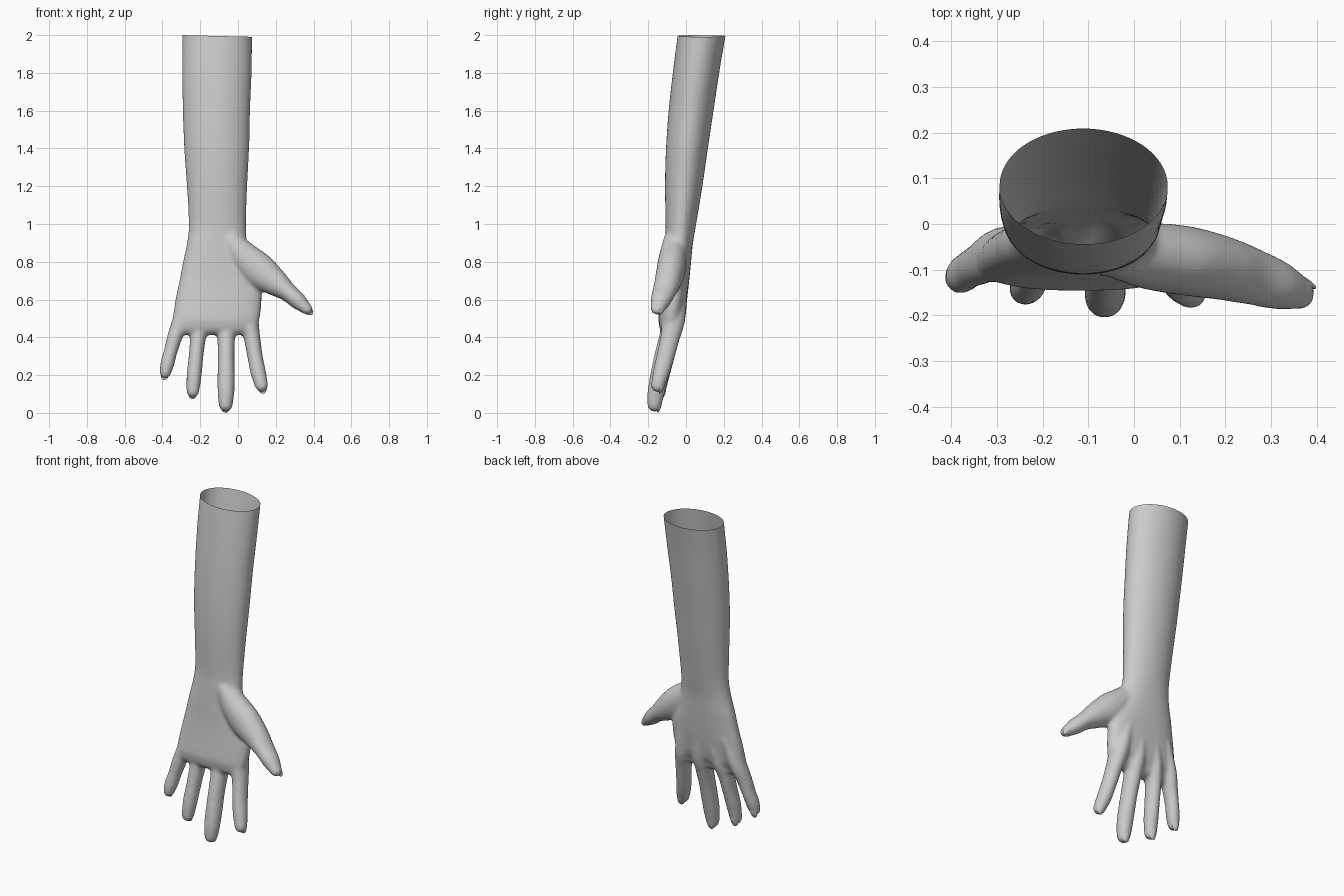
import bpy, bmesh, math
from mathutils import Vector

if "Cube" in bpy.data.objects:
    bpy.data.objects.remove(bpy.data.objects["Cube"])

skin = bpy.data.materials.new("skin grey")
skin.diffuse_color = (0.6, 0.6, 0.6, 1)
skin.use_nodes = True
skin.node_tree.nodes["Principled BSDF"].inputs["Base Color"].default_value = skin.diffuse_color
SIDES = 40


def catmull(pts, steps=6):
    """Smooth interpolation of section tuples."""
    out = []
    for i in range(len(pts) - 1):
        p0, p1, p2, p3 = (pts[min(max(k, 0), len(pts) - 1)] for k in range(i - 1, i + 3))
        for s in range(steps):
            t = s / steps
            out.append([0.5 * (2 * b + (c - a) * t + (2 * a - 5 * b + 4 * c - d) * t * t
                               + (3 * b - a - 3 * c + d) * t ** 3)
                        for a, b, c, d in zip(p0, p1, p2, p3)])
    out.append(list(pts[-1]))
    return out


def loft(bm, sections, power=lambda z: 2.0, level=False):
    """Closed tube through (x, y, z, half width, half depth) with a rounded far end."""
    secs = catmull(sections)
    cs = [Vector(s[:3]) for s in secs]
    rings = []
    for i, s in enumerate(secs):
        tan = (cs[min(i + 1, len(cs) - 1)] - cs[max(i - 1, 0)]).normalized()
        if level:
            tan = Vector((0, 0, -1))
        rings.append((cs[i], tan, s[3], s[4]))
    c, tan, a, b = rings[-1]
    for k in range(1, 7):
        ang = k * math.pi / 12.5
        rings.append((c + tan * b * math.sin(ang), tan,
                      a - b * 0.98 * (1 - math.cos(ang)), b * math.cos(ang)))
    loops = []
    for c, tan, a, b in rings:
        side = Vector((0, 1, 0)).cross(tan).normalized()
        depth = tan.cross(side)
        e = 2 / power(c.z)
        loop = []
        for k in range(SIDES):
            u, v = math.cos(2 * math.pi * k / SIDES), math.sin(2 * math.pi * k / SIDES)
            loop.append(bm.verts.new(c + side * a * math.copysign(abs(u) ** e, u)
                                     + depth * b * math.copysign(abs(v) ** e, v)))
        loops.append(loop)
    for l0, l1 in zip(loops, loops[1:]):
        for k in range(SIDES):
            n = (k + 1) % SIDES
            bm.faces.new((l0[k], l0[n], l1[n], l1[k]))
    bm.faces.new(loops[0][::-1])
    bm.faces.new(loops[-1])


bm = bmesh.new()

# forearm, wrist and palm
loft(bm, [(-.110, .110, 2.15, .185, .128), (-.110, .083, 2.0, .185, .127),
          (-.112, .053, 1.8, .184, .123), (-.114, .027, 1.6, .178, .119),
          (-.113, .005, 1.4, .172, .111), (-.111, -.012, 1.2, .160, .099),
          (-.109, -.027, 1.0, .152, .081), (-.111, -.038, .9, .159, .075),
          (-.110, -.046, .8, .181, .073), (-.098, -.054, .7, .212, .071),
          (-.103, -.065, .6, .228, .070), (-.115, -.080, .5, .230, .066),
          (-.120, -.088, .465, .222, .054)],
     power=lambda z: 2.0 + 0.5 * min(max((1.0 - z) / 0.3, 0), 1), level=True)

# fingers, each running from a knuckle ridge on the hand to its tip
fingers = {
    "little": [(-.245, -.040, .66, .030, .045), (-.300, -.066, .50, .042, .056),
               (-.335, -.086, .40, .040, .047), (-.358, -.098, .32, .036, .043),
               (-.374, -.110, .26, .037, .041), (-.384, -.118, .215, .031, .034)],
    "ring": [(-.155, -.035, .66, .032, .045), (-.190, -.064, .50, .046, .060),
             (-.211, -.086, .40, .042, .052), (-.222, -.108, .30, .039, .048),
             (-.232, -.130, .20, .040, .044), (-.239, -.143, .115, .034, .036)],
    "middle": [(-.070, -.033, .66, .034, .045), (-.065, -.064, .50, .049, .061),
               (-.063, -.088, .40, .047, .055), (-.063, -.116, .30, .044, .052),
               (-.063, -.142, .19, .046, .049), (-.064, -.160, .10, .044, .045),
               (-.065, -.167, .043, .037, .038)],
    "index": [(.020, -.035, .68, .034, .045), (.054, -.064, .50, .050, .060),
              (.074, -.084, .40, .044, .052), (.090, -.108, .30, .041, .048),
              (.108, -.132, .21, .041, .044), (.125, -.150, .145, .035, .036)],
}
for path in fingers.values():
    loft(bm, path)

# thumb with its fleshy base
thumb = [(-.050, -.060, .93, .050, .055), (.030, -.070, .83, .080, .072),
         (.110, -.080, .755, .092, .076), (.195, -.097, .692, .073, .070),
         (.265, -.117, .638, .050, .062), (.318, -.135, .592, .045, .054),
         (.362, -.151, .552, .031, .038)]
loft(bm, thumb)

# fuse everything into one soft skin
mesh = bpy.data.meshes.new("hand_and_forearm")
bm.to_mesh(mesh)
bm.free()
source = bpy.data.objects.new("hand_and_forearm", mesh)
bpy.context.collection.objects.link(source)
rem = source.modifiers.new("fuse", 'REMESH')
rem.mode = 'VOXEL'
rem.voxel_size = 0.01
smo = source.modifiers.new("soften", 'SMOOTH')
smo.factor = 0.5
smo.iterations = 9
dg = bpy.context.evaluated_depsgraph_get()
skin_mesh = bpy.data.meshes.new_from_object(source.evaluated_get(dg))
source.modifiers.clear()
source.data = skin_mesh

# open the upper end of the sleeve-like forearm
bm = bmesh.new()
bm.from_mesh(skin_mesh)
bmesh.ops.bisect_plane(bm, geom=bm.verts[:] + bm.edges[:] + bm.faces[:],
                       plane_co=(-.295, 0, 2.0), plane_no=(.025, 0, 1), clear_outer=True)
for f in bm.faces:
    f.smooth = True
bm.to_mesh(skin_mesh)
bm.free()
skin_mesh.materials.clear()
skin_mesh.materials.append(skin)


# finger nails on the back of each tip
def nail(name, path):
    end, prev = Vector(path[-1][:3]), Vector(path[-2][:3])
    w, d = path[-1][3:]
    tan = (end - prev).normalized()
    side = Vector((0, 1, 0)).cross(tan).normalized()
    back = tan.cross(side)
    if back.y < 0:
        back = -back
    b = bmesh.new()
    bmesh.ops.create_uvsphere(b, u_segments=20, v_segments=10, radius=1)
    for v in b.verts:
        x, y, z = v.co
        v.co = (end + tan * (.008 + y * .032) + side * x * w * .68
                + back * (d * .74 + z * .008 - .008 * x * x - .006 * y))
    for f in b.faces:
        f.smooth = True
    m = bpy.data.meshes.new(name)
    bmesh.ops.recalc_face_normals(b, faces=b.faces)
    b.to_mesh(m)
    b.free()
    m.materials.append(skin)
    bpy.context.collection.objects.link(bpy.data.objects.new(name, m))


for finger, path in fingers.items():
    nail(finger + "_finger_nail", path)
nail("thumb_nail", thumb)
